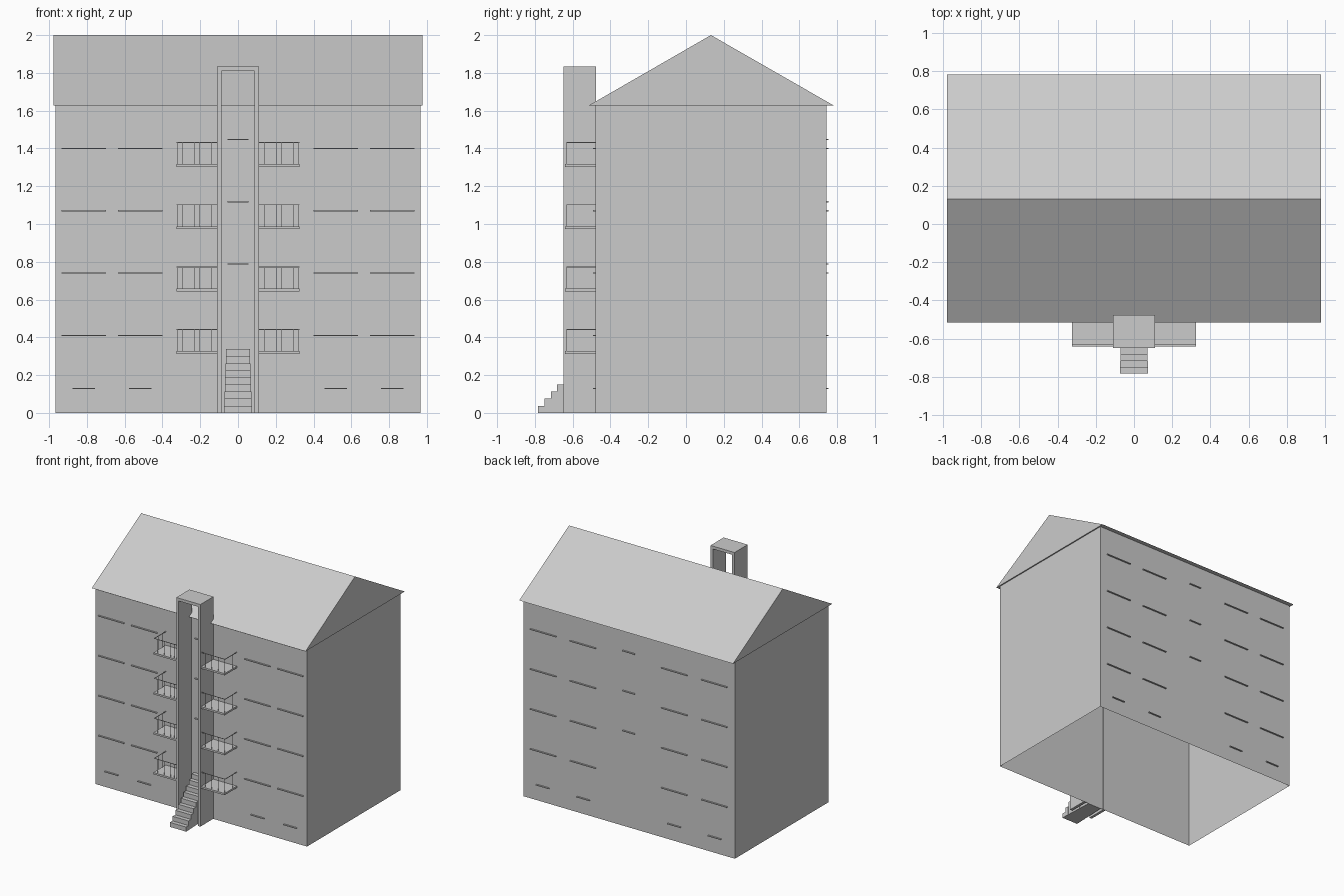
import bpy, bmesh

if "Cube" in bpy.data.objects:
    bpy.data.objects.remove(bpy.data.objects["Cube"])

FRONT, BACK, EAVE = -0.48, 0.743, 1.628
LEVELS = [0.317 + 0.33 * i for i in range(4)]


def boxes(name, items, open_ends=False):
    """One object made of boxes given as (x0, x1, y0, y1, z0, z1)."""
    bm = bmesh.new()
    for x0, x1, y0, y1, z0, z1 in items:
        for v in bmesh.ops.create_cube(bm, size=1)["verts"]:
            v.co.x = x1 if v.co.x > 0 else x0
            v.co.y = y1 if v.co.y > 0 else y0
            v.co.z = z1 if v.co.z > 0 else z0
    if open_ends:
        bm.normal_update()
        caps = [f for f in bm.faces if abs(f.normal.z) > 0.5]
        bmesh.ops.delete(bm, geom=caps, context="FACES")
    return finish(name, bm)


def extrude_x(name, profile, half):
    """Extrude a y-z profile symmetrically along x."""
    bm = bmesh.new()
    face = bm.faces.new([bm.verts.new((-half, y, z)) for y, z in profile])
    new = bmesh.ops.extrude_face_region(bm, geom=[face])["geom"]
    for v in new:
        if isinstance(v, bmesh.types.BMVert):
            v.co.x = half
    bmesh.ops.recalc_face_normals(bm, faces=bm.faces)
    return finish(name, bm)


def finish(name, bm):
    mesh = bpy.data.meshes.new(name)
    bm.to_mesh(mesh)
    bm.free()
    obj = bpy.data.objects.new(name, mesh)
    bpy.context.collection.objects.link(obj)
    return obj


def mirror_x(obj):
    obj.modifiers.new("mirror", "MIRROR").use_mirror_merge = False


# main block (hollow, open below) and gable roof
boxes("building_walls", [(-0.967, 0.967, FRONT, BACK, 0, EAVE)], open_ends=True)
extrude_x("gable_roof", [(-0.514, EAVE), (0.781, EAVE), (0.132, 2.0)], 0.977)

# window sills: (wall y, window starts in x, basement starts in x)
side, centre = [], []
for wall, windows, basement in ((FRONT, (0.40, 0.70), (0.457, 0.757)),
                                (BACK, (0.30, 0.665), (0.355, 0.725))):
    out = 0.012 if wall > 0 else -0.012
    y0, y1 = sorted((wall, wall + out))
    for level in LEVELS:
        z = level + 0.093
        for x in windows:
            side.append((x, x + 0.235, y0, y1, z - 0.003, z + 0.003))
    for x in basement:
        side.append((x, x + 0.12, y0, y1, 0.126, 0.132))
    for z in (0.788, 1.118, 1.448):
        centre.append((-0.055, 0.055, y0, y1, z - 0.003, z + 0.003))
mirror_x(boxes("window_sills", side))
boxes("stairwell_sills", centre)

# entrance tower: two side walls and a cap
mirror_x(boxes("tower_wall", [(0.088, 0.11, -0.648, FRONT + 0.003, 0, 1.834)]))
boxes("tower_cap", [(-0.088, 0.088, -0.648, FRONT + 0.003, 1.81, 1.834)])

# balconies with thin railings set just inside the slab edge
slabs, rails = [], []
X0, X1, Y0 = 0.11, 0.325, -0.640
T, P = 0.004, 0.0015
RY = Y0 + 0.007
for z in LEVELS:
    top = z + 0.125
    slabs.append((X0, X1, Y0, FRONT, z - 0.004, z + 0.011))
    rails.append((X0, X1, RY, RY + T, top - T / 2, top + T / 2))
    rails.append((X1 - T, X1, RY + T, FRONT, top - T / 2, top + T / 2))
    for i in range(7):
        x = X1 - T - 0.03 * i
        rails.append((x, x + P, RY + P, RY + 2 * P, z + 0.011, top - T / 2))
    for y in (-0.580, -0.530):
        rails.append((X1 - 2 * P, X1 - P, y, y + P, z + 0.011, top - T / 2))
mirror_x(boxes("balcony_slabs", slabs))
mirror_x(boxes("balcony_railings", rails))

# entrance steps, slightly narrower towards the door
steps = []
for i in range(9):
    w = 0.074 - 0.0014 * i
    y = -0.783 + 0.0335 * i
    steps.append((-w, w, y, y + 0.0335, 0, 0.0375 * (i + 1)))
boxes("entrance_steps", steps)
